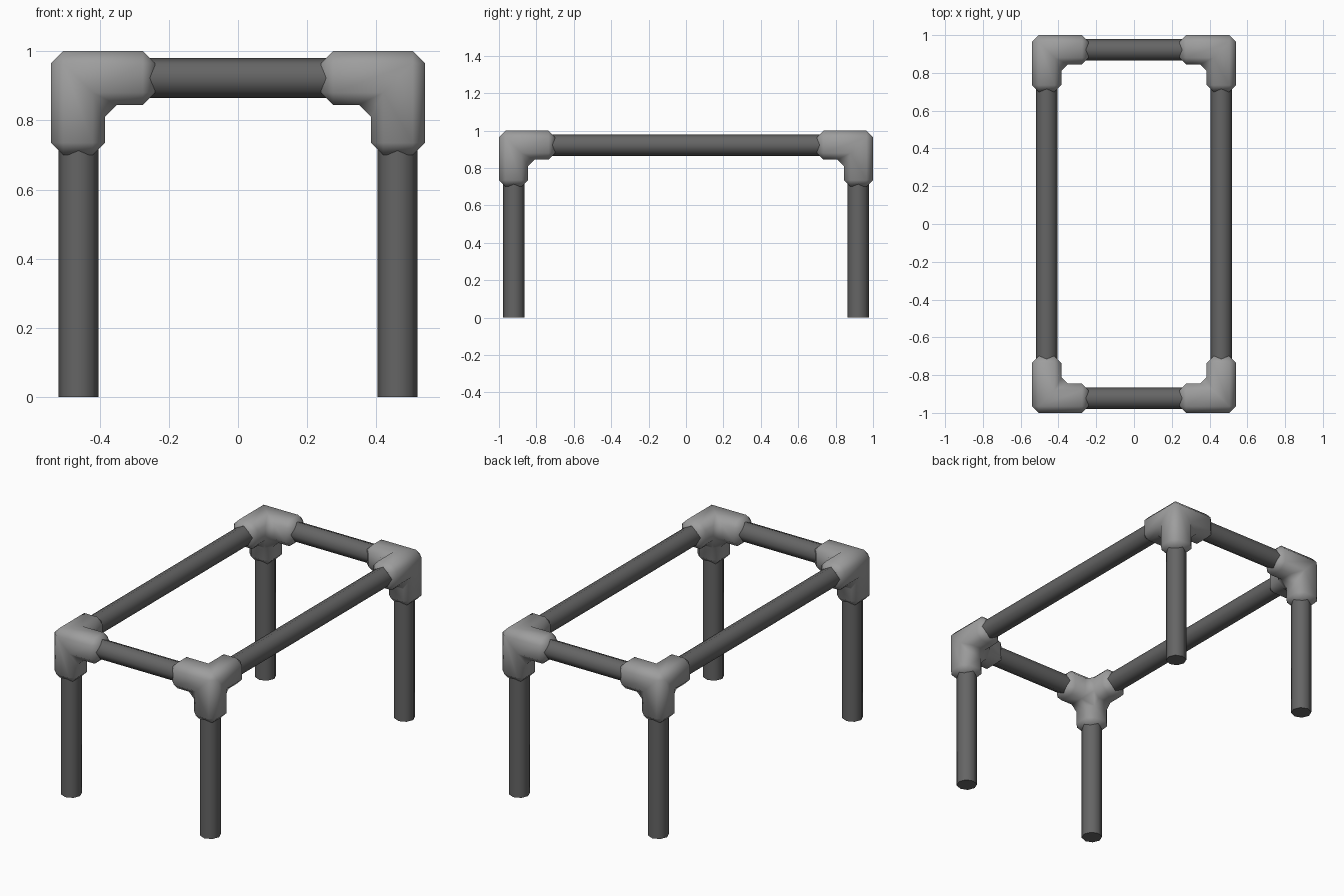
import bpy, bmesh, math
from mathutils import Vector, Matrix

if "Cube" in bpy.data.objects:
    bpy.data.objects.remove(bpy.data.objects["Cube"])

CX, CY, CZ = 0.4625, 0.9225, 0.9225   # centre of a corner fitting
HALF, ARM, BEVEL, RADIUS = 0.0775, 0.145, 0.035, 0.0575
LX, LY = 0.461, 0.92                  # centre of a leg


def material(name, value):
    mat = bpy.data.materials.new(name)
    mat.diffuse_color = (value, value, value, 1)
    mat.use_nodes = True
    mat.node_tree.nodes["Principled BSDF"].inputs["Base Color"].default_value = mat.diffuse_color
    return mat


PIPE_MAT = material("dark_pipe", 0.13)
FITTING_MAT = material("grey_fitting", 0.34)


def make_object(name, bm, mat, mirror, bevel=0):
    bmesh.ops.recalc_face_normals(bm, faces=bm.faces)
    me = bpy.data.meshes.new(name)
    bm.to_mesh(me)
    bm.free()
    me.materials.append(mat)
    ob = bpy.data.objects.new(name, me)
    bpy.context.collection.objects.link(ob)
    if bevel:
        mod = ob.modifiers.new("Bevel", 'BEVEL')
        mod.width = bevel
        mod.segments = 1
        mod.limit_method = 'ANGLE'
    mod = ob.modifiers.new("Mirror", 'MIRROR')
    mod.use_axis = mirror
    mod.use_mirror_merge = False
    return ob


def pipe(name, a, b, mirror):
    a, b = Vector(a), Vector(b)
    bm = bmesh.new()
    rot = (b - a).to_track_quat('Z', 'Y').to_matrix().to_4x4()
    bmesh.ops.create_cone(bm, cap_ends=True, segments=8, radius1=RADIUS, radius2=RADIUS,
                          depth=(b - a).length, matrix=Matrix.Translation((a + b) / 2) @ rot)
    for f in bm.faces:
        f.smooth = len(f.verts) == 4
    for e in bm.edges:
        e.smooth = all(f.smooth for f in e.link_faces)
    return make_object(name, bm, PIPE_MAT, mirror)


# Three-way corner fitting: cube with arms pulled inward and downward
bm = bmesh.new()
bmesh.ops.create_cube(bm, size=2 * HALF, matrix=Matrix.Translation((CX, CY, CZ)))
bm.normal_update()
inner = [f for f in bm.faces if min(f.normal) < -0.5]
for f in bmesh.ops.extrude_discrete_faces(bm, faces=inner)["faces"]:
    axis = Vector([round(c) for c in (f.calc_center_median() - Vector((CX, CY, CZ))).normalized()])
    bmesh.ops.translate(bm, verts=f.verts, vec=axis * ARM)
bmesh.ops.remove_doubles(bm, verts=bm.verts, dist=1e-5)
# merge coplanar outer faces so the bevels run cleanly
bmesh.ops.dissolve_limit(bm, angle_limit=math.radians(1), verts=bm.verts, edges=bm.edges)
for f in bm.faces:
    f.smooth = True
make_object("corner_fittings", bm, FITTING_MAT, (True, True, False), BEVEL)

# Legs and top rails
pipe("legs", (LX, LY, 0), (LX, LY, CZ), (True, True, False))
pipe("side_rails", (CX, -CY, CZ), (CX, CY, CZ), (True, False, False))
pipe("end_rails", (-CX, CY, CZ), (CX, CY, CZ), (False, True, False))
